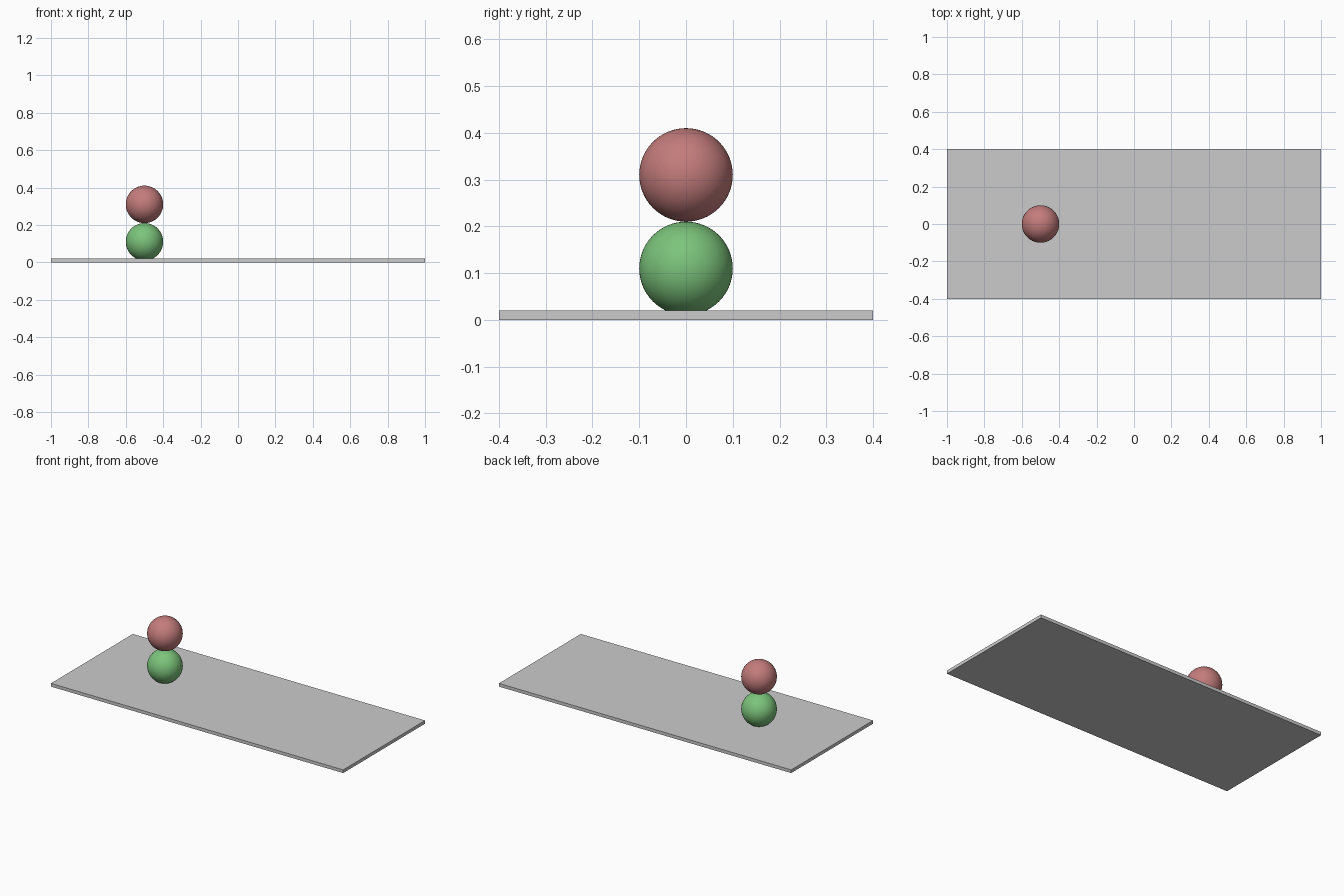
import bpy

if "Cube" in bpy.data.objects:
    bpy.data.objects.remove(bpy.data.objects["Cube"])


def add_ball(name, z, color):
    bpy.ops.mesh.primitive_uv_sphere_add(segments=64, ring_count=32, radius=0.1,
                                         location=(-0.5, 0, z))
    ball = bpy.context.object
    ball.name = name
    bpy.ops.object.shade_smooth()
    mat = bpy.data.materials.new(name + "_color")
    mat.diffuse_color = color
    mat.use_nodes = True
    mat.node_tree.nodes["Principled BSDF"].inputs["Base Color"].default_value = mat.diffuse_color
    ball.data.materials.append(mat)


# Thin rectangular base plate
bpy.ops.mesh.primitive_cube_add(size=1, location=(0, 0, 0.01))
plate = bpy.context.object
plate.name = "base_plate"
plate.scale = (2, 0.8, 0.02)
bpy.ops.object.transform_apply(location=False, rotation=False, scale=True)

# Two stacked balls, the lower one slightly sunk into the plate
add_ball("lower_ball", 0.11, (0.2, 0.55, 0.2, 1))
add_ball("upper_ball", 0.31, (0.55, 0.2, 0.2, 1))
